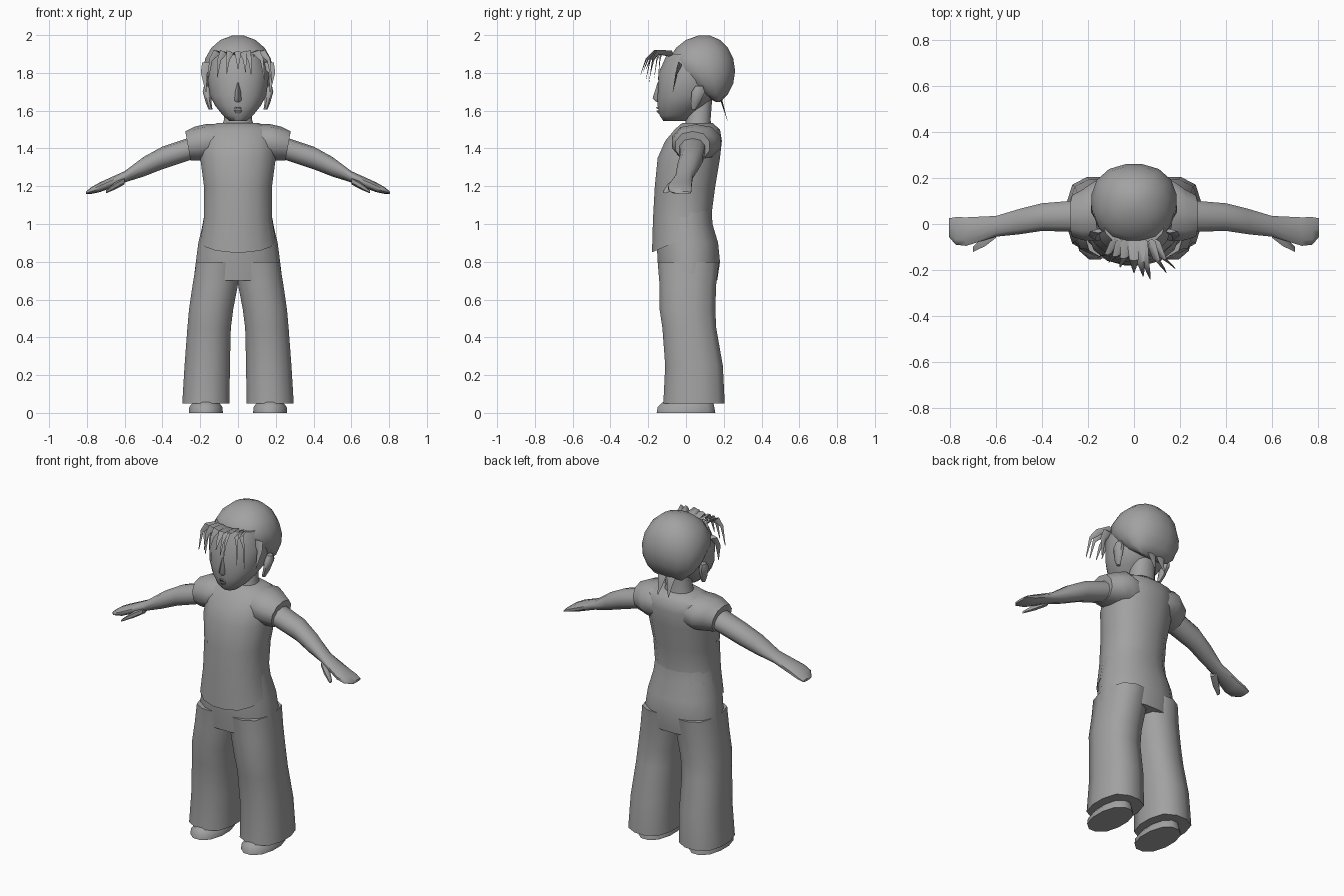
import bpy, bmesh, math
from mathutils import Vector

cube = bpy.data.objects.get("Cube")
if cube:
    bpy.data.objects.remove(cube, do_unlink=True)

grey = bpy.data.materials.new("plain grey")
grey.use_nodes = True
tone = (.36, .36, .36, 1)
grey.diffuse_color = tone
grey.node_tree.nodes["Principled BSDF"].inputs["Base Color"].default_value = tone


def skin(name, loops, side=1):
    """Bridge point loops into a closed shell; side -1 mirrors it."""
    bm = bmesh.new()
    rows = [[bm.verts.new((x * side, y, z)) for x, y, z in loop] for loop in loops]
    for lower, upper in zip(rows, rows[1:]):
        for i in range(len(lower)):
            bm.faces.new((lower[i - 1], lower[i], upper[i], upper[i - 1]))
    bm.faces.new(rows[0])
    bm.faces.new(rows[-1])
    bmesh.ops.recalc_face_normals(bm, faces=bm.faces)
    mesh = bpy.data.meshes.new(name)
    bm.to_mesh(mesh)
    bm.free()
    for polygon in mesh.polygons:
        polygon.use_smooth = True
    mesh.set_sharp_from_angle(angle=math.radians(50))
    mesh.materials.append(grey)
    bpy.context.collection.objects.link(bpy.data.objects.new(name, mesh))


def outline(sides, power):
    """Rounded outline that touches the unit square."""
    points = []
    for i in range(sides):
        turn = math.tau * (i + .5) / sides
        c, s = math.cos(turn), math.sin(turn)
        reach = (abs(c) ** power + abs(s) ** power) ** (-1 / power)
        points.append((c * reach, s * reach))
    widest = max(abs(a) for a, b in points)
    deepest = max(abs(b) for a, b in points)
    return [(a / widest, b / deepest) for a, b in points]


def level(z, half, front, back, x=0, sides=16, power=2.3, tilt=0):
    """Horizontal ring, rising by tilt from front to back."""
    middle, depth = (front + back) / 2, (back - front) / 2
    return [(x + half * a, middle + depth * b, z + tilt * (b + 1) / 2)
            for a, b in outline(sides, power)]


def upright(x, y, z, depth, height, lean=0, sides=10):
    """Vertical ring across the arm; lean pushes its top outwards."""
    return [(x + lean * b, y + depth * a, z + height * b)
            for a, b in outline(sides, power=2.3)]


def strand(name, path, width, side=1):
    """Flat tapering lock along a path."""
    points = [Vector(p) for p in path]
    across = (points[-1] - points[0]).cross(Vector((0, 1, .3))).normalized()
    last = len(points) - 1
    loops = []
    for i, point in enumerate(points):
        edge = across * max(width * (1 - i / last), .002)
        lift = Vector((0, -1, 1)) * edge.length / 4
        loops.append([point - edge, point + lift, point + edge, point - lift])
    skin(name, loops, side)


# Shirt with a front panel hanging lower than the back
skin("shirt", [
    level(z=.85, half=.2, front=-.18, back=.14, tilt=.14),
    level(z=1.02, half=.18, front=-.175, back=.135, tilt=.03),
    level(z=1.2, half=.18, front=-.165, back=.155),
    level(z=1.35, half=.2, front=-.15, back=.18),
    level(z=1.44, half=.2, front=-.11, back=.19),
    level(z=1.5, half=.19, front=-.06, back=.18),
    level(z=1.535, half=.11, front=-.02, back=.14),
])

# Trouser seat
skin("trouser_seat", [
    level(z=.7, half=.235, front=-.14, back=.165),
    level(z=.8, half=.223, front=-.15, back=.18),
    level(z=.9, half=.21, front=-.155, back=.17),
    level(z=1, half=.186, front=-.15, back=.14),
    level(z=1.1, half=.17, front=-.14, back=.135),
])

# Neck
skin("neck", [
    level(z=1.47, half=.1, front=-.02, back=.15),
    level(z=1.55, half=.075, front=0, back=.13),
    level(z=1.68, half=.065, front=.02, back=.14),
])

# Face
skin("face", [
    level(z=1.545, half=.045, front=-.12, back=0),
    level(z=1.575, half=.08, front=-.14, back=.04),
    level(z=1.625, half=.12, front=-.15, back=.1),
    level(z=1.68, half=.15, front=-.15, back=.16),
    level(z=1.8, half=.165, front=-.145, back=.2),
    level(z=1.9, half=.14, front=-.1, back=.18),
])
skin("nose", [
    level(z=1.645, half=.02, front=-.155, back=-.1, sides=6),
    level(z=1.665, half=.018, front=-.177, back=-.1, sides=6),
    level(z=1.75, half=.01, front=-.15, back=-.1, sides=6),
])
skin("upper_lip", [
    level(z=1.608, half=.03, front=-.153, back=-.1, sides=8),
    level(z=1.62, half=.018, front=-.16, back=-.1, sides=8),
])
skin("lower_lip", [
    level(z=1.585, half=.016, front=-.148, back=-.1, sides=8),
    level(z=1.6, half=.025, front=-.157, back=-.1, sides=8),
])

# Hair cap: a dome whose front edge draws back below the brow
dome = []
for degrees in range(-60, 90, 20):
    rise, spread = math.sin(math.radians(degrees)), math.cos(math.radians(degrees))
    dome.append(level(z=1.81 + .19 * rise, half=.185 * spread,
                      front=.1 - .2 * spread + .15 * max(0, .2 - rise),
                      back=.1 + .16 * spread))
skin("hair_cap", dome)

# Fringe locks fanning forwards, longest just left of the middle
for number, tip in enumerate((-.16, -.11, -.06, 0, .04, .07, .14, .18)):
    root, reach = tip / 2, -.24 + .4 * abs(tip - .07)
    strand(f"fringe_lock_{number}", [
        (root, -.07, 1.9),
        (tip * .7, reach * .4 - .07, 1.91),
        (tip * .9, reach * .8 - .02, 1.87),
        (tip, reach, 1.82 - .4 * abs(tip)),
    ], width=.03)

for label, side in (("left", 1), ("right", -1)):
    # Locks at the temple and the nape
    strand(label + "_temple_lock", [(.155, -.03, 1.85), (.18, -.05, 1.8), (.17, -.07, 1.7)],
           width=.035, side=side)
    strand(label + "_nape_lock", [(.03, .18, 1.68), (.03, .2, 1.61), (.035, .22, 1.545)],
           width=.035, side=side)

    # Ear
    skin(label + "_ear", [
        level(z=1.605, x=.145, half=.01, front=.03, back=.05, sides=8),
        level(z=1.64, x=.155, half=.015, front=.025, back=.075, sides=8),
        level(z=1.7, x=.165, half=.022, front=.03, back=.1, sides=8),
        level(z=1.73, x=.165, half=.015, front=.05, back=.09, sides=8),
    ], side)

    # Sleeve
    skin(label + "_sleeve", [
        upright(x=.1, y=.055, z=1.43, depth=.115, height=.1),
        upright(x=.17, y=.055, z=1.434, depth=.13, height=.094, lean=.005),
        upright(x=.22, y=.04, z=1.425, depth=.11, height=.09, lean=.01),
        upright(x=.265, y=.035, z=1.413, depth=.09, height=.077, lean=.014),
    ], side)

    # Arm and flat hand
    skin(label + "_arm", [
        upright(x=.22, y=.035, z=1.41, depth=.07, height=.06),
        upright(x=.4, y=.03, z=1.35, depth=.06, height=.06),
        upright(x=.5, y=.01, z=1.303, depth=.055, height=.052),
        upright(x=.6, y=-.01, z=1.25, depth=.045, height=.03),
        upright(x=.73, y=-.033, z=1.195, depth=.062, height=.026),
        upright(x=.775, y=-.03, z=1.178, depth=.06, height=.018),
        upright(x=.805, y=-.015, z=1.165, depth=.04, height=.007),
    ], side)
    skin(label + "_thumb", [
        upright(x=.6, y=-.035, z=1.23, depth=.025, height=.02, sides=6),
        upright(x=.645, y=-.07, z=1.205, depth=.025, height=.02, sides=6),
        upright(x=.7, y=-.11, z=1.17, depth=.012, height=.008, sides=6),
    ], side)

    # Wide trouser leg
    skin(label + "_trouser_leg", [
        level(z=.05, x=.17, half=.125, front=-.12, back=.205, sides=12, power=2.8),
        level(z=.25, x=.163, half=.12, front=-.11, back=.195, sides=12, power=2.8),
        level(z=.45, x=.153, half=.115, front=-.125, back=.16, sides=12, power=2.8),
        level(z=.55, x=.142, half=.117, front=-.14, back=.155, sides=12, power=2.8),
        level(z=.68, x=.12, half=.12, front=-.14, back=.16, sides=12, power=2.8),
        level(z=.8, x=.105, half=.115, front=-.15, back=.175, sides=12, power=2.8),
    ], side)

    # Shoe
    skin(label + "_shoe", [
        level(z=0, x=.17, half=.09, front=-.155, back=.155, sides=12),
        level(z=.03, x=.17, half=.088, front=-.15, back=.15, sides=12),
        level(z=.055, x=.17, half=.07, front=-.125, back=.145, sides=12),
        level(z=.075, x=.17, half=.055, front=-.07, back=.13, sides=12),
    ], side)
